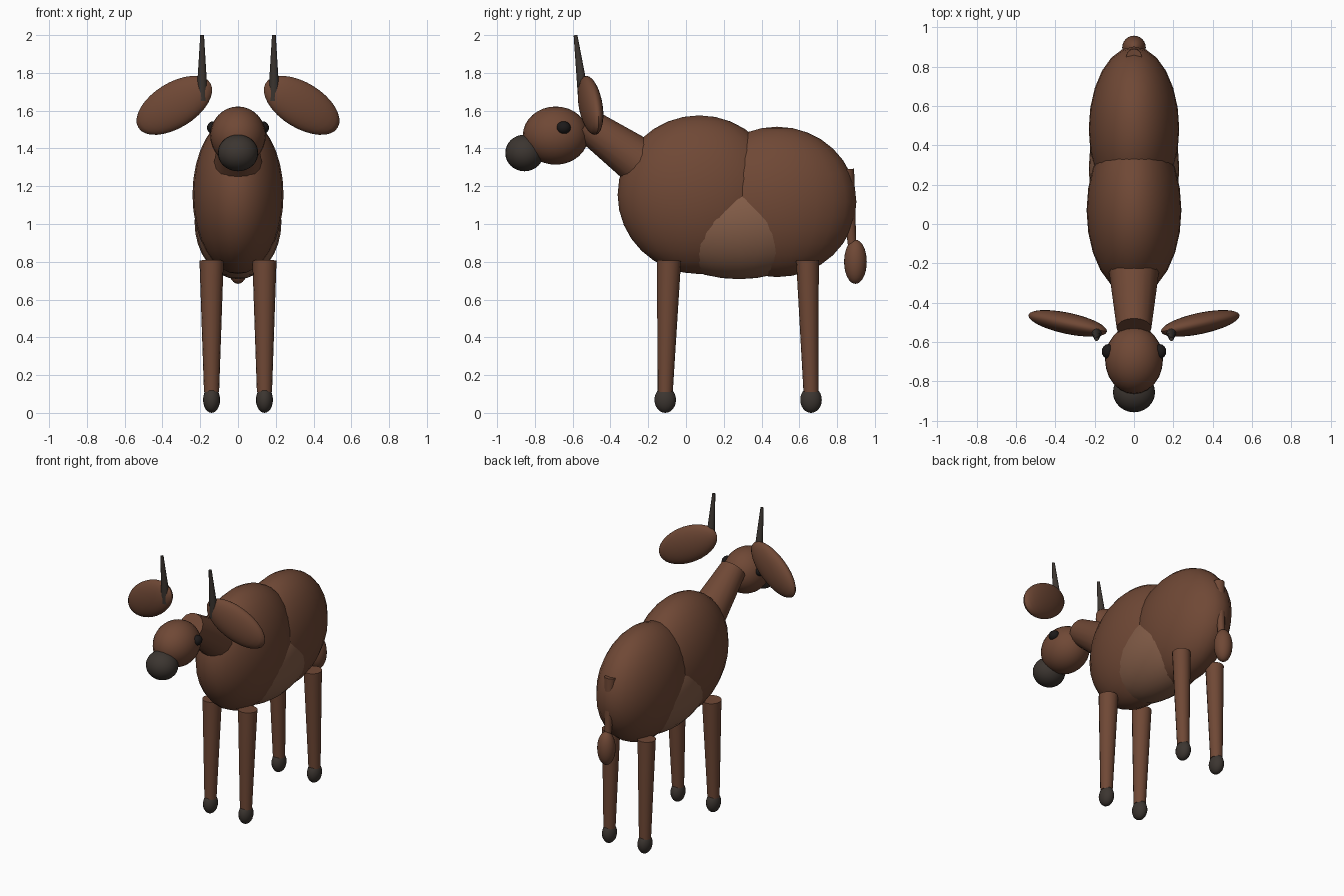
import bpy
from mathutils import Vector, Euler
from math import radians

if "Cube" in bpy.data.objects:
    bpy.data.objects.remove(bpy.data.objects["Cube"])


def material(name, rgb):
    m = bpy.data.materials.new(name)
    m.diffuse_color = (*rgb, 1)
    m.use_nodes = True
    m.node_tree.nodes["Principled BSDF"].inputs["Base Color"].default_value = m.diffuse_color
    return m


BROWN = material("brown_coat", (0.16, 0.065, 0.036))
TAN = material("tan_belly", (0.23, 0.11, 0.065))
DARK = material("dark_horn", (0.045, 0.036, 0.03))
BLACK = material("black_eye", (0.012, 0.01, 0.01))


def finish(name, mat):
    o = bpy.context.object
    o.name = name
    o.data.materials.append(mat)
    bpy.ops.object.transform_apply(location=False, rotation=False, scale=True)
    bpy.ops.object.shade_smooth_by_angle(angle=radians(40))
    return o


def ball(name, loc, radii, mat, rot=(0, 0, 0), seg=24, rings=16):
    bpy.ops.mesh.primitive_uv_sphere_add(segments=seg, ring_count=rings, radius=1, location=loc)
    o = bpy.context.object
    o.scale = radii
    o.rotation_euler = Euler(rot)
    return finish(name, mat)


def taper(name, a, b, ra, rb, mat, sides=16):
    a, b = Vector(a), Vector(b)
    d = b - a
    bpy.ops.mesh.primitive_cone_add(vertices=sides, radius1=ra, radius2=rb,
                                    depth=d.length, location=(a + b) / 2)
    bpy.context.object.rotation_euler = d.to_track_quat('Z', 'Y').to_euler()
    return finish(name, mat)


# Body
ball("chest", (0, 0.07, 1.155), (0.241, 0.432, 0.42), BROWN)
ball("rump", (0, 0.482, 1.117), (0.23, 0.42, 0.398), BROWN)
ball("belly", (0, 0.28, 1.01), (0.23, 0.47, 0.302), TAN)

# Neck, head and muzzle
taper("neck", (0, -0.22, 1.31), (0, -0.53, 1.53), 0.13, 0.088, BROWN)
ball("head", (0, -0.69, 1.468), (0.147, 0.174, 0.154), BROWN)
ball("muzzle", (0, -0.855, 1.376), (0.107, 0.102, 0.097), DARK)

# Tail with tuft
taper("tail", (0, 0.85, 1.29), (0, 0.88, 0.88), 0.04, 0.022, BROWN, 12)
ball("tail_tuft", (0, 0.897, 0.80), (0.06, 0.06, 0.117), BROWN)

# Paired parts
for s, side in ((-1, "left"), (1, "right")):
    ball(f"{side}_eye", (s * 0.13, -0.648, 1.51), (0.034, 0.038, 0.034), BLACK, seg=16, rings=12)
    ball(f"{side}_ear", (s * 0.337, -0.505, 1.628), (0.228, 0.054, 0.12), BROWN,
         rot=(0, s * radians(31), s * radians(12)))
    taper(f"{side}_horn", (s * 0.19, -0.54, 1.655), (s * 0.19, -0.585, 2.0), 0.031, 0.01, DARK, 12)
    for part, top_y, foot_y, r in (("front", -0.09, -0.11, 0.064), ("rear", 0.643, 0.662, 0.06)):
        taper(f"{side}_{part}_leg", (s * 0.14, top_y, 0.807), (s * 0.14, foot_y, 0.11),
              r, 0.04, BROWN)
        ball(f"{side}_{part}_hoof", (s * 0.14, foot_y, 0.069), (0.045, 0.057, 0.069), DARK,
             seg=16, rings=12)
